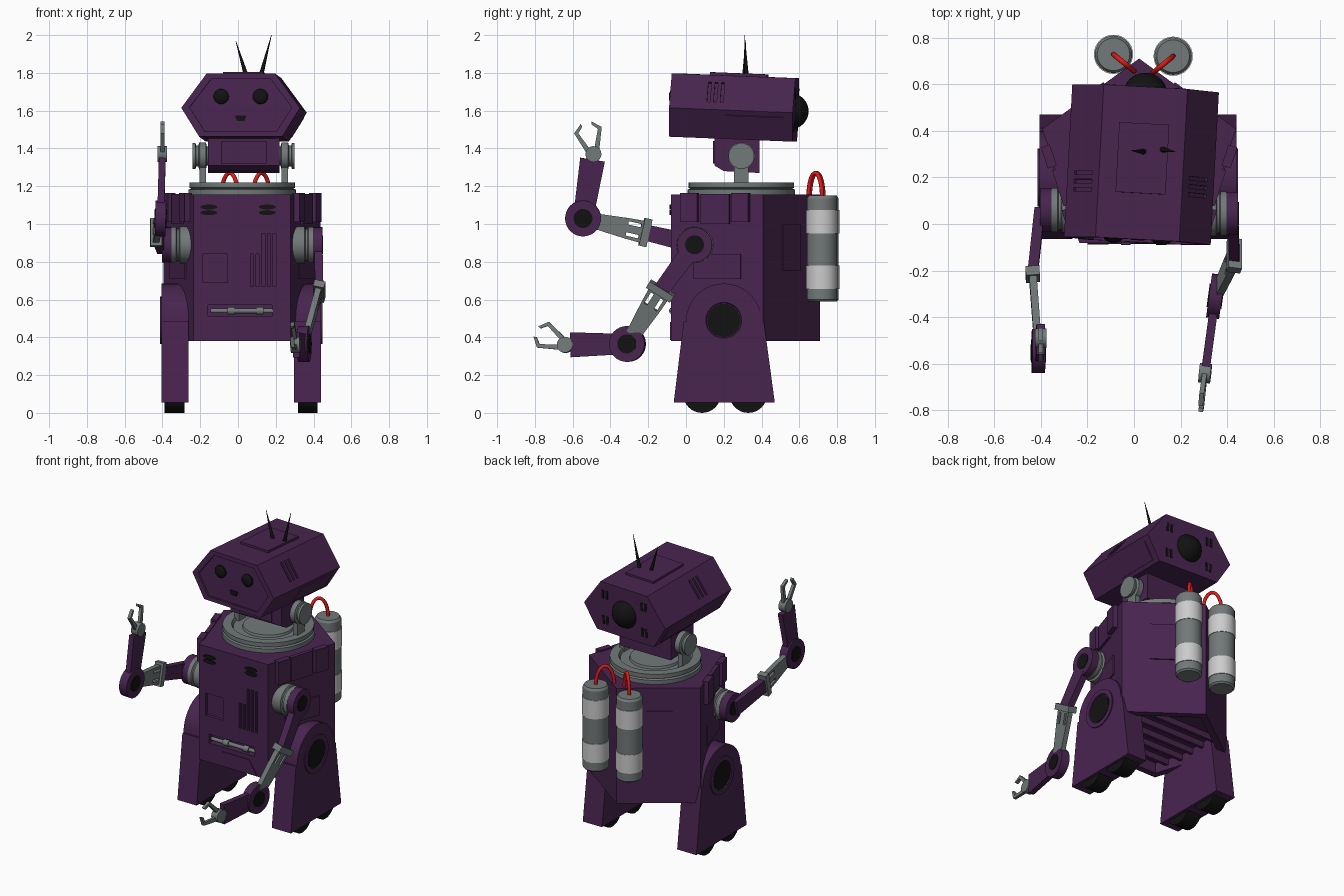
import bpy, bmesh
from math import sin, cos, pi, radians
from mathutils import Matrix, Vector as V

if "Cube" in bpy.data.objects:
    bpy.data.objects.remove(bpy.data.objects["Cube"])

X0 = 0.022   # robot centre line


def material(name, r, g, b):
    m = bpy.data.materials.new(name)
    m.diffuse_color = (r, g, b, 1)
    m.use_nodes = True
    m.node_tree.nodes["Principled BSDF"].inputs["Base Color"].default_value = m.diffuse_color
    return m


PURPLE = material("purple", 0.065, 0.018, 0.078)
BLACK = material("black", 0.006, 0.006, 0.006)
GREY = material("steel", 0.17, 0.19, 0.19)
RED = material("red", 0.75, 0.01, 0.01)
WHITE = None


def finish(name, bm, mat):
    bmesh.ops.remove_doubles(bm, verts=bm.verts, dist=1e-5)
    bmesh.ops.recalc_face_normals(bm, faces=bm.faces)
    me = bpy.data.meshes.new(name)
    bm.to_mesh(me)
    bm.free()
    if mat:
        me.materials.append(mat)
    ob = bpy.data.objects.new(name, me)
    bpy.context.collection.objects.link(ob)
    return ob


def prism(name, pts, lo, hi, mat=None, axis='Z', m=Matrix()):
    """Polygon extruded along one axis from lo to hi."""
    put = {'X': lambda a, b, d: (d, a, b), 'Y': lambda a, b, d: (a, d, b), 'Z': lambda a, b, d: (a, b, d)}[axis]
    bm = bmesh.new()
    A, B = [[bm.verts.new(m @ V(put(*p, d))) for p in pts] for d in (lo, hi)]
    bm.faces.new(A)
    bm.faces.new(B)
    for i in range(len(pts)):
        j = (i + 1) % len(pts)
        bm.faces.new((A[i], A[j], B[j], B[i]))
    return finish(name, bm, mat)


def rect(a0, a1, b0, b1):
    return [(a0, b0), (a1, b0), (a1, b1), (a0, b1)]


def oval(cx, cy, rx, ry, n=24):
    return [(cx + rx * cos(2 * pi * i / n), cy + ry * sin(2 * pi * i / n)) for i in range(n)]


def lathe(name, prof, m, mat, n=32):
    """(radius, height) profile spun round local z; ends closed onto the axis."""
    prof = [(0, prof[0][1])] + prof + [(0, prof[-1][1])]
    bm = bmesh.new()
    vs = [bm.verts.new((r, 0, z)) for r, z in prof]
    es = [bm.edges.new(e) for e in zip(vs, vs[1:])]
    bmesh.ops.spin(bm, geom=vs + es, axis=(0, 0, 1), cent=(0, 0, 0), angle=2 * pi, steps=n)
    bm.transform(m)
    return finish(name, bm, mat)


def disc(name, r, lo, hi, m, mat, n=32):
    return lathe(name, [(r, lo), (r, hi)], m, mat, n)


def cut(ob, cutters):
    for c in cutters:
        c.hide_render = True
        mod = ob.modifiers.new("cut", 'BOOLEAN')
        mod.operation, mod.solver, mod.object = 'DIFFERENCE', 'EXACT', c
        bpy.context.view_layer.objects.active = ob
        bpy.ops.object.modifier_apply(modifier=mod.name)
        bpy.data.objects.remove(c)


def frame(o, u, v, n):
    return Matrix.Translation(o) @ Matrix((u, v, n)).transposed().to_4x4()


def sideways(s, x, y, z):
    return Matrix.Translation((x, y, z)) @ Matrix.Rotation(s * pi / 2, 4, 'Y')


# Body: five-sided tub with its point at the back
R, CY = 0.437, 0.273
pent = [V((X0 + R * sin(2 * pi * i / 5), CY + R * cos(2 * pi * i / 5))) for i in range(5)]
body = prism("body", pent, 0.38, 1.155, PURPLE)
mid = V((X0, CY))
cuts = [prism("cutter", [mid + (p - mid) * 0.88 for p in pent], 0.3, 0.45),
        prism("cutter", rect(-0.185, -0.055, 0.69, 0.84), -0.12, -0.06, axis='Y'),
        prism("cutter", rect(-0.16, 0.18, 0.51, 0.57), -0.12, -0.04, axis='Y')]
cuts += [prism("cutter", rect(x, x + 0.017, 0.67, z), -0.12, -0.06, axis='Y')
         for x, z in ((0.065, 0.84), (0.095, 0.84), (0.125, 0.95), (0.155, 0.95), (0.185, 0.95))]
cut(body, cuts)
prism("lower_front_panel", [(-0.14, 0.385), (0.2, 0.385), (0.14, 0.48), (-0.06, 0.48)], -0.086, -0.07, PURPLE, 'Y')
lathe("front_rod", [(0.012, -0.16), (0.012, -0.07), (0.02, -0.07), (0.02, -0.03), (0.013, -0.03), (0.013, 0.08),
                    (0.02, 0.08), (0.02, 0.12), (0.012, 0.12), (0.012, 0.17)], sideways(1, 0.015, -0.07, 0.54), GREY, 16)
for x in (-0.155, 0.155):
    for z in (1.09, 1.06):
        prism("front_vent", oval(x, z, 0.045, 0.013), -0.088, -0.07, BLACK, 'Y')
for i in range(5):
    prism("belly_slat", rect(-0.26, 0.3, 0.03 + i * 0.1, 0.05 + i * 0.1), 0.41, 0.46, PURPLE)

# Blocks and panels on the side walls and rear walls
for s, (front, side) in ((1, (2, 1)), (-1, (3, 4))):
    for a, b, plates in ((pent[front], pent[side], ((0.06, 0.155, 1.01, 1.165, 0.03), (0.17, 0.33, 1.0, 1.16, 0.015),
                                                   (0.345, 0.44, 1.01, 1.165, 0.03), (0.13, 0.39, 0.71, 0.84, 0.008))),
                         (pent[side], pent[0], ((0.17, 0.33, 0.755, 1.0, 0.008),))):
        u = (b - a).normalized()
        m = frame((a.x, a.y, 0), (u.x, u.y, 0), (0, 0, 1), (s * u.y, -s * u.x, 0))
        for u0, u1, z0, z1, t in plates:
            prism("wall_block", rect(u0, u1, z0, z1), -0.01, t, PURPLE, m=m)

# Neck ring, posts and neck block
lathe("neck_ring", [(0.285, 1.15), (0.285, 1.182), (0.27, 1.187), (0.28, 1.192), (0.28, 1.22), (0.225, 1.22),
                    (0.215, 1.2), (0.16, 1.2), (0.155, 1.215)], Matrix.Translation((X0, 0.293, 0)), GREY, 48)
neck = prism("neck", [(0.15, 1.31), (0.2, 1.28), (0.39, 1.27), (0.39, 1.48), (0.15, 1.48)], -0.16, 0.22, PURPLE, 'X')
prism("neck_panel", rect(-0.09, 0.15, 1.32, 1.44), 0.142, 0.16, PURPLE, 'Y')
for s in (-1, 1):
    xs = sorted((X0 + 0.008 + s * 0.2, X0 + 0.008 + s * 0.235))
    prism("neck_post", rect(0.255, 0.33, 1.2, 1.36), *xs, GREY, 'X')
    lathe("neck_pivot", [(0.05, 0.17), (0.05, 0.195), (0.072, 0.2), (0.072, 0.235), (0.055, 0.24), (0.055, 0.252),
                         (0.068, 0.255), (0.068, 0.27)], sideways(s, X0 + 0.008, 0.293, 1.36), GREY)

# Head: six-sided box turned slightly
H = Matrix.Translation((0.032, 0.255, 1.617)) @ Matrix.Rotation(-0.054, 4, 'Z') @ Matrix.Rotation(-0.04, 4, 'X')
hexa = [(-0.18, 0.168), (0.18, 0.168), (0.315, -0.015), (0.22, -0.168), (-0.22, -0.168), (-0.315, -0.015)]
head = prism("head", hexa, -0.328, 0.328, PURPLE, 'Y', H)
cuts = [prism("cutter", [(x * 0.86, z * 0.84) for x, z in hexa], -0.4, -0.315, None, 'Y', H)]
for s in (-1, 1):
    for v1, n_up, kind in ((V((s * 0.18, 0, 0.168)), 1, "vent"), (V((s * 0.22, 0, -0.168)), -1, "panel")):
        o = V((s * 0.315, 0, -0.015))
        v = (v1 - o).normalized()
        n = V((s * abs(v.z), 0, n_up * abs(v.x)))
        m = H @ frame(o, (0, 1, 0), v, n)
        if kind == "vent":
            cuts += [prism("cutter", rect(y, y + 0.016, 0.05, 0.18), -0.012, 0.03, m=m) for y in (-0.13, -0.095, -0.06)]
        else:
            prism("head_side_panel", rect(-0.03, 0.28, 0.03, 0.155), -0.01, 0.006, PURPLE, m=m)
cut(head, cuts)
for s in (-1, 1):
    lathe("eye", [(0.04, 0), (0.04, 0.012), (0.03, 0.022), (0.015, 0.027)],
          H @ Matrix.Translation((s * 0.104, -0.315, 0.045)) @ Matrix.Rotation(pi / 2, 4, 'X'), BLACK)
    for z in (-0.09, 0.085):
        for x in (0.135, 0.165):
            prism("rear_slot", rect(s * x - 0.008, s * x + 0.008, z - 0.028, z + 0.028), 0.32, 0.332, BLACK, 'Y', H)
prism("mouth", [(-0.03, -0.055), (0.03, -0.055), (0.02, -0.085), (-0.02, -0.085)], -0.322, -0.31, BLACK, 'Y', H)
lathe("rear_dome", [(0.095 * cos(a * pi / 16), 0.095 * sin(a * pi / 16)) for a in range(-2, 8)],
      H @ Matrix.Translation((0, 0.3, -0.008)) @ Matrix.Rotation(-pi / 2, 4, 'X'), BLACK)
prism("head_hatch", rect(-0.105, 0.11, -0.13, 0.17), 0.16, 0.182, PURPLE, 'Z', H)
for base, tip in ((V((0.045, 0.31, 1.78)), V((-0.012, 0.315, 1.97))), (V((0.12, 0.32, 1.78)), V((0.177, 0.31, 2.0)))):
    d = tip - base
    lathe("antenna", [(0.013, 0), (0.001, d.length)],
          Matrix.Translation(base) @ d.to_track_quat('Z', 'Y').to_matrix().to_4x4(), BLACK, 12)

# Legs with hubs and wheels
arch = [(0.2 + 0.2 * cos(radians(a)), 0.485 + 0.2 * sin(radians(a))) for a in range(0, 181, 10)]
for s in (-1, 1):
    xs = sorted((X0 - 0.005 + s * 0.28, X0 - 0.005 + s * 0.423))
    prism("leg", arch + [(-0.012, 0.485), (-0.065, 0.055), (0.47, 0.055), (0.412, 0.485)], *xs, PURPLE, 'X')
    m = sideways(s, X0 - 0.005, 0.2, 0.49)
    lathe("leg_hub", [(0.125, 0.41), (0.125, 0.43), (0.095, 0.43), (0.09, 0.42)], m, PURPLE)
    disc("leg_hub_cap", 0.088, 0.41, 0.427, m, BLACK)
    for y in (0.085, 0.33):
        disc("wheel", 0.1, 0.3, 0.405, sideways(s, X0 - 0.005, y, 0.1), BLACK)


# Arms: shoulder, collar, elbow, wrist and claw direction
def along(a, b):
    x = (b - a).normalized()
    z = (V((1, 0, 0)) - x * x.x).normalized()
    return frame(a, x, z.cross(x), z), (b - a).length


def arm(s, *joints):
    S, C, E, W, T = map(V, joints)
    m = sideways(s, X0, S.y, S.z)
    lathe("shoulder", [(0.09, 0.2), (0.09, 0.25), (0.098, 0.255), (0.098, 0.33), (0.085, 0.335), (0.085, 0.345),
                       (0.095, 0.35), (0.095, 0.375)], m, GREY)
    disc("shoulder_disc", 0.093, 0.375, 0.425, m, PURPLE)
    disc("shoulder_cap", 0.05, 0.42, 0.429, m, BLACK)
    m, L = along(S, C)
    prism("upper_arm", [(0, -0.05), (L, -0.042), (L, 0.042), (0, 0.05)], -0.022, 0.022, PURPLE, m=m)
    m, L = along(C, E)
    prism("arm_collar", rect(-0.02, 0.02, -0.075, 0.075), -0.03, 0.03, GREY, m=m)
    link = prism("arm_link", [(0, -0.06), (0.1, -0.055), (L - 0.06, -0.04), (L - 0.06, 0.04), (0.1, 0.055), (0, 0.06)],
                 -0.016, 0.016, GREY, m=m)
    cut(link, [prism("cutter", rect(0.03, 0.1, y - 0.009, y + 0.009), -0.05, 0.05, m=m) for y in (-0.03, 0.03)])
    m, L = along(E, W)
    disc("elbow", 0.095, -0.028, 0.028, m, PURPLE)
    disc("elbow_cap", 0.05, -0.032, 0.032, m, BLACK)
    prism("forearm", [(0.05, -0.055), (L - 0.03, -0.066), (L - 0.03, 0.066), (0.05, 0.055)], -0.018, 0.018, PURPLE, m=m)
    m, L = along(W, T)
    disc("wrist", 0.042, -0.025, 0.025, m, GREY)
    for k in (-1, 1):
        prism("claw_finger", [(0, 0.03 * k), (0.13, 0.075 * k), (0.17, 0.03 * k), (0.155, 0.025 * k),
                              (0.125, 0.053 * k), (0.02, 0.008 * k)], -0.01, 0.01, GREY, m=m)


arm(1, (0.425, 0.045, 0.89), (0.43, -0.135, 0.645), (0.35, -0.31, 0.365), (0.305, -0.64, 0.36), (0.29, -0.76, 0.415))
arm(-1, (-0.405, 0.06, 0.89), (-0.435, -0.215, 0.955), (-0.41, -0.545, 1.03), (-0.4, -0.49, 1.37), (-0.4, -0.52, 1.5))

# Back tanks with white bands and red hoses
for s, x, y in ((-1, -0.088, 0.728), (1, 0.168, 0.72)):
    m = Matrix.Translation((x, y, 0))
    lathe("tank", [(0.07, 0.59), (0.08, 0.6), (0.08, 1.135), (0.07, 1.15)], m, GREY)
    for z in (0.655, 0.95):
        disc("tank_band", 0.084, z, z + 0.125, m, WHITE)
    cu = bpy.data.curves.new("hose", 'CURVE')
    cu.dimensions, cu.bevel_depth, cu.bevel_resolution, cu.use_fill_caps = '3D', 0.011, 2, True
    sp = cu.splines.new('POLY')
    sp.points.add(18)
    for i, p in enumerate(sp.points):
        t = (1 - cos(pi * i / 18)) / 2
        p.co = (x - s * 0.088 * t, y - 0.072 * t, 1.14 + 0.13 * sin(pi * i / 18), 1)
    cu.materials.append(RED)
    bpy.context.collection.objects.link(bpy.data.objects.new("hose", cu))

# Smooth the round parts, keep hard edges
for ob in bpy.data.objects:
    ob.select_set(ob.type == 'MESH')
bpy.context.view_layer.objects.active = body
bpy.ops.object.shade_smooth_by_angle(angle=radians(30))
